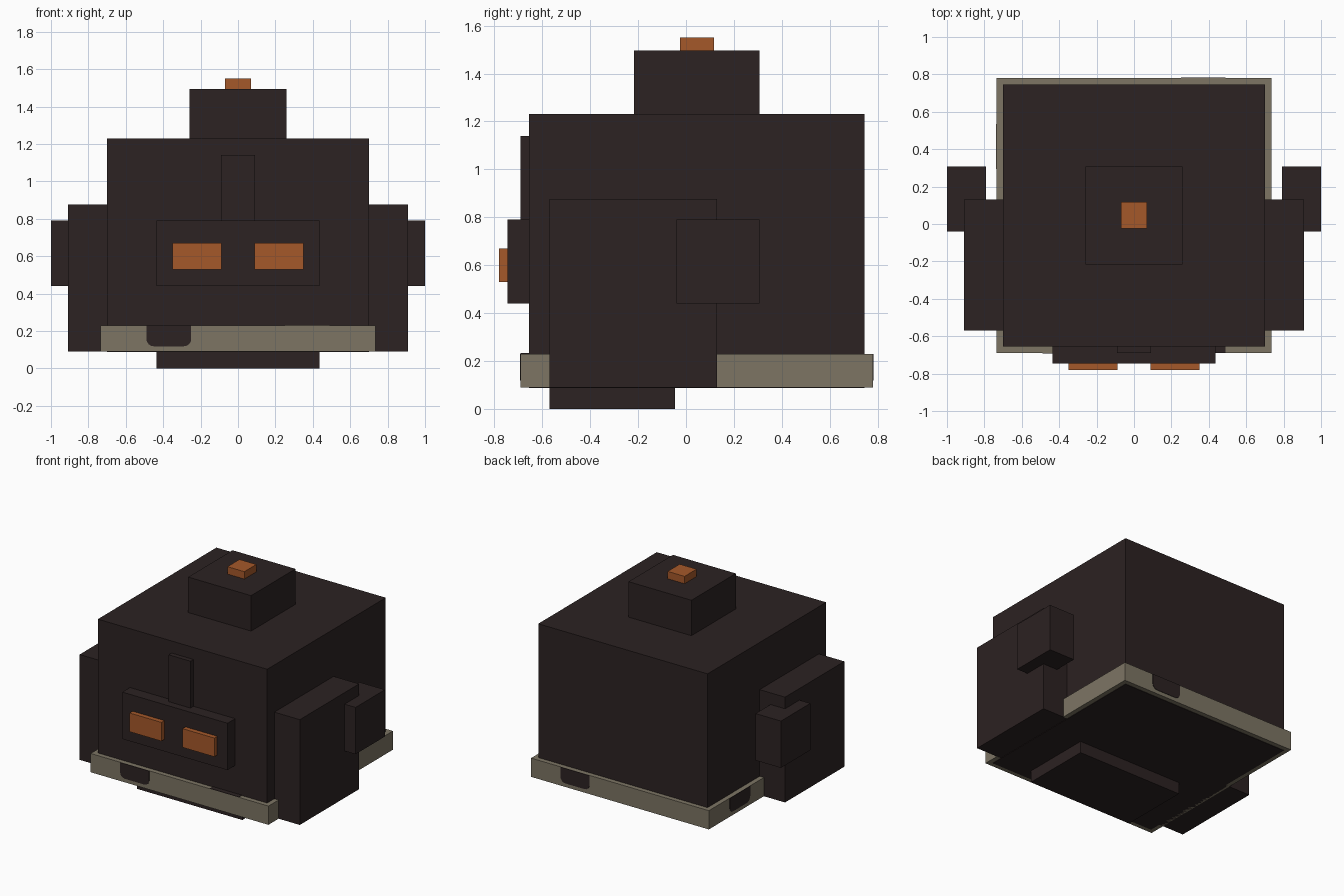
import bpy, bmesh, math
from mathutils import Matrix, Vector

if "Cube" in bpy.data.objects:
    bpy.data.objects.remove(bpy.data.objects["Cube"])


def material(name, rgb):
    m = bpy.data.materials.new(name)
    m.diffuse_color = (*rgb, 1)
    m.use_nodes = True
    m.node_tree.nodes["Principled BSDF"].inputs["Base Color"].default_value = m.diffuse_color
    return m


DARK = material("dark_brown", (0.025, 0.016, 0.016))
TAN = material("grey_tan", (0.205, 0.178, 0.127))
ORANGE = material("burnt_orange", (0.376, 0.098, 0.023))
CY = 0.045  # depth centre of the body


def finish(name, bm, mat):
    bmesh.ops.recalc_face_normals(bm, faces=bm.faces)
    me = bpy.data.meshes.new(name)
    bm.to_mesh(me)
    bm.free()
    me.materials.append(mat)
    ob = bpy.data.objects.new(name, me)
    bpy.context.collection.objects.link(ob)
    return ob


def box(name, x, y, z, mat=DARK):
    """Box from (min, max) ranges."""
    bm = bmesh.new()
    bmesh.ops.create_cube(bm, size=1)
    for v in bm.verts:
        v.co = Vector([(a + b) / 2 + c * (b - a) for (a, b), c in zip((x, y, z), v.co)])
    return finish(name, bm, mat)


# Body and the light band around its foot
box("body", (-0.70, 0.70), (-0.655, 0.745), (0.087, 1.23))
box("base_band", (-0.735, 0.735), (-0.69, 0.78), (0.09, 0.23), TAN)
box("foot", (-0.435, 0.435), (-0.57, -0.045), (0, 0.09))

# Top block and button
box("top_block", (-0.26, 0.26), (-0.217, 0.307), (1.23, 1.495))
box("top_button", (-0.07, 0.07), (-0.025, 0.117), (1.495, 1.55), ORANGE)

# Face
box("face_plate", (-0.435, 0.435), (-0.745, -0.655), (0.44, 0.79))
box("brow_ridge", (-0.09, 0.09), (-0.69, -0.655), (0.79, 1.14))

# Mirrored eyes, arms and elbow blocks
for side, s in (("left", -1), ("right", 1)):
    def span(a, b):
        return tuple(sorted((s * a, s * b)))
    box(side + "_eye", span(0.087, 0.35), (-0.78, -0.745), (0.53, 0.67), ORANGE)
    box(side + "_arm", span(0.70, 0.91), (-0.57, 0.13), (0.09, 0.877))
    box(side + "_elbow", span(0.79, 1.0), (-0.04, 0.307), (0.44, 0.79))


# Dark notch plates with rounded lower corners, one on each side of the band
def notch(name, turn):
    x0, x1, z0, z1, r = -0.49, -0.25, 0.118, 0.23, 0.04
    pts = [(x1, z1), (x0, z1)]
    for cx, start in ((x0 + r, math.pi), (x1 - r, 1.5 * math.pi)):
        for i in range(5):
            a = start + i * math.pi / 8
            pts.append((cx + r * math.cos(a), z0 + r + r * math.sin(a)))
    bm = bmesh.new()
    face = bm.faces.new([bm.verts.new((x, -0.734, z)) for x, z in pts])
    ext = bmesh.ops.extrude_face_region(bm, geom=[face])["geom"]
    moved = [g for g in ext if isinstance(g, bmesh.types.BMVert)]
    bmesh.ops.translate(bm, verts=moved, vec=(0, -0.004, 0))
    bm.transform(Matrix.Translation((0, CY, 0)) @ Matrix.Rotation(turn, 4, "Z"))
    finish(name, bm, DARK)


for i, label in enumerate(("front", "right", "back", "left")):
    notch(label + "_notch", i * math.pi / 2)

# Dark patch on the front ledge of the band
box("ledge_patch", (0.25, 0.49), (-0.69, -0.655), (0.228, 0.233))
